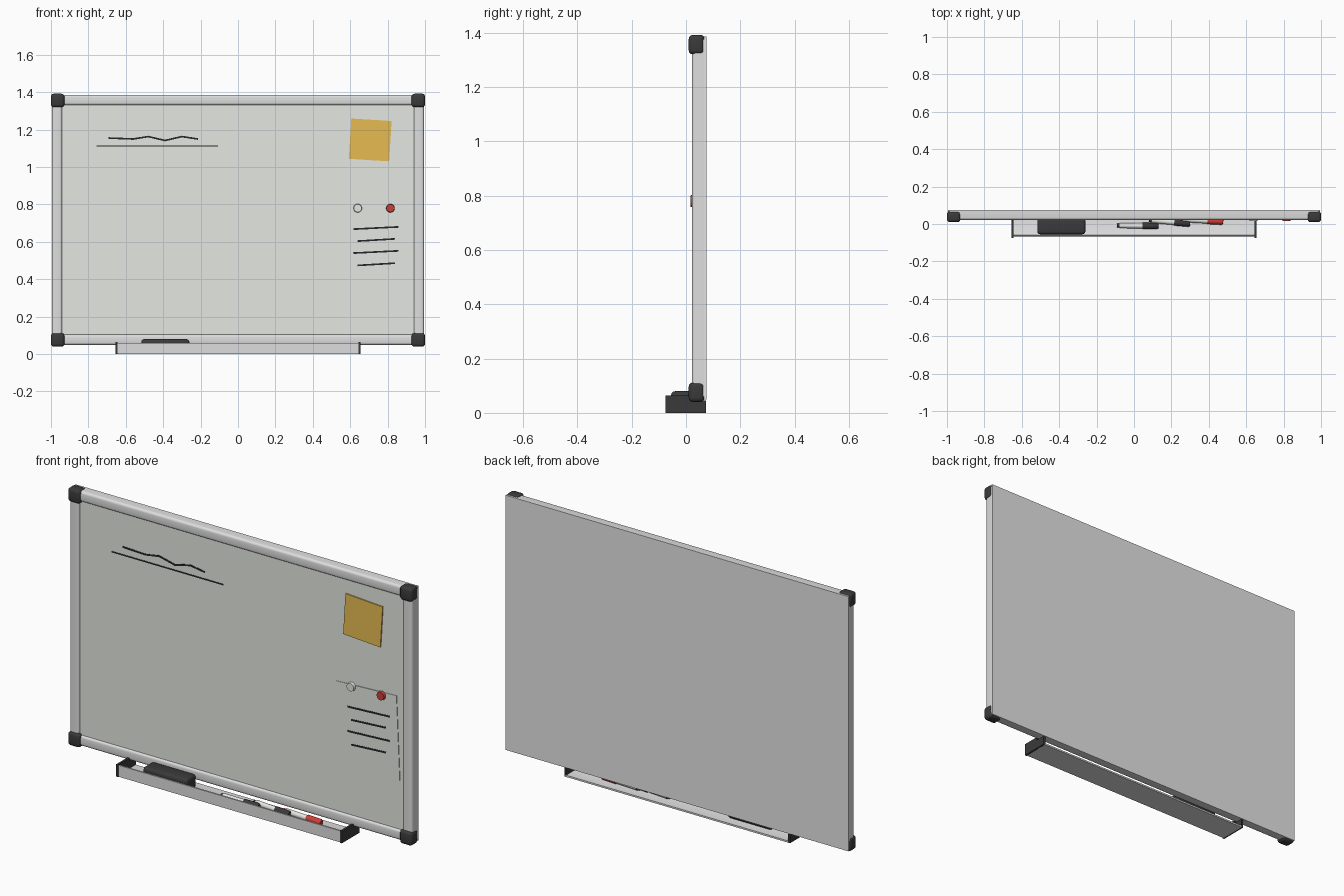
import bpy, bmesh, math
from mathutils import Matrix, Vector

if "Cube" in bpy.data.objects:
    bpy.data.objects.remove(bpy.data.objects["Cube"])


def material(name, r, g, b):
    m = bpy.data.materials.new(name)
    lin = [(c / 255 / 12.92 if c < 11 else ((c / 255 + 0.055) / 1.055) ** 2.4) for c in (r, g, b)]
    m.diffuse_color = (*lin, 1)
    m.use_nodes = True
    m.node_tree.nodes["Principled BSDF"].inputs["Base Color"].default_value = m.diffuse_color
    return m


WHITE = material("board_white", 230, 232, 227)
METAL = material("aluminium", 222, 222, 222)
BACK = material("back_grey", 228, 228, 228)
DARK = material("charcoal_plastic", 58, 58, 58)
INK = material("ink_black", 38, 38, 40)
YELLOW = material("note_yellow", 242, 196, 86)
RED = material("red_plastic", 205, 62, 56)

FACE = 0.032  # y of the writing surface


def finish(name, bm, *mats):
    bmesh.ops.recalc_face_normals(bm, faces=bm.faces)
    me = bpy.data.meshes.new(name)
    bm.to_mesh(me)
    bm.free()
    for m in mats:
        me.materials.append(m)
    ob = bpy.data.objects.new(name, me)
    bpy.context.collection.objects.link(ob)
    return ob


def add_box(bm, x, y, z, tilt=0):
    """Box from (min, max) ranges, tilted in the board plane about its centre."""
    size = [r[1] - r[0] for r in (x, y, z)]
    mid = Vector([(r[0] + r[1]) / 2 for r in (x, y, z)])
    mat = Matrix.Translation(mid) @ Matrix.Rotation(-tilt, 4, 'Y') @ Matrix.Diagonal((*size, 1))
    bmesh.ops.create_cube(bm, size=1, matrix=mat)


def box(name, mat, x, y, z, tilt=0, bevel=0, segments=3):
    bm = bmesh.new()
    add_box(bm, x, y, z, tilt)
    if bevel:
        bmesh.ops.bevel(bm, geom=bm.edges[:], offset=bevel, segments=segments,
                        profile=0.5, affect='EDGES')
    return finish(name, bm, mat)


def extrude(name, mat, profile, place, a, b):
    """Sweep a 2D profile from a to b; place(u, v, t) gives the 3D point."""
    bm = bmesh.new()
    ends = [[bm.verts.new(place(u, v, t)) for u, v in profile] for t in (a, b)]
    n = len(profile)
    for i in range(n):
        j = (i + 1) % n
        bm.faces.new((ends[0][i], ends[0][j], ends[1][j], ends[1][i]))
    bm.faces.new(ends[0])
    bm.faces.new(ends[1])
    return finish(name, bm, mat)


def strokes(name, paths, width, y):
    """Pen lines as thin plates along paths of (x, z) points."""
    bm = bmesh.new()
    for path in paths:
        for (x0, z0), (x1, z1) in zip(path, path[1:]):
            half = math.hypot(x1 - x0, z1 - z0) / 2 + width * 0.2
            mx, mz = (x0 + x1) / 2, (z0 + z1) / 2
            add_box(bm, (mx - half, mx + half), (y - 0.0015, y + 0.0005),
                    (mz - width / 2, mz + width / 2), math.atan2(z1 - z0, x1 - x0))
    return finish(name, bm, INK)


# Writing panel and backing sheet
box("writing_panel", WHITE, (-0.96, 0.96), (FACE, 0.068), (0.08, 1.355))
box("back_sheet", BACK, (-0.995, 0.995), (0.067, 0.075), (0.049, 1.386))

# Frame bars: rounded front, flat back (u runs outward from the opening)
W, R = 0.055, 0.013
bar = [(0, 0.07), (0, 0.022 + R)]
bar += [(R - R * math.cos(t * math.pi / 8), 0.022 + R - R * math.sin(t * math.pi / 8)) for t in range(1, 5)]
bar += [(W - R + R * math.sin(t * math.pi / 8), 0.022 + R - R * math.cos(t * math.pi / 8)) for t in range(5)]
bar += [(W, 0.07)]
for s, side in ((-1, "left"), (1, "right")):
    extrude(f"frame_{side}", METAL, bar, lambda u, v, t: (s * (0.94 + u), v, t), 0.06, 1.375)
extrude("frame_top", METAL, bar, lambda u, v, t: (t, v, 1.331 + u), -0.985, 0.985)
extrude("frame_bottom", METAL, bar, lambda u, v, t: (t, v, 0.104 - u), -0.985, 0.985)

# Corner caps
for sx, side in ((-1, "left"), (1, "right")):
    for z, level in ((0.04, "bottom"), (1.32, "top")):
        x = sorted((sx * 0.928, sx * 1.0))
        box(f"corner_cap_{level}_{side}", DARK, x, (0.010, 0.068), (z, z + 0.072), bevel=0.015)

# Pen tray: floor with a front lip and an inner fillet, open at the back
tray = [(0.073, 0.0), (-0.07, 0.0), (-0.07, 0.06), (-0.062, 0.06), (-0.062, 0.022),
        (-0.058, 0.013), (-0.05, 0.009), (0.073, 0.009)]
extrude("pen_tray", METAL, tray, lambda u, v, t: (t, u, v), -0.648, 0.648)
end = [(0.073, 0.0), (-0.075, 0.0), (-0.075, 0.064), (0.02, 0.064), (0.022, 0.046), (0.073, 0.046)]
for s, side in ((-1, "left"), (1, "right")):
    extrude(f"tray_end_{side}", DARK, end, lambda u, v, t: (t, u, v), s * 0.645, s * 0.656)

# Eraser
box("eraser", DARK, (-0.517, -0.26), (-0.055, 0.03), (0.009, 0.08), bevel=0.015)


# Markers: a turned outline of end plug, barrel and cap
def marker(name, colour, x0, y0, x1, y1):
    length = math.hypot(x1 - x0, y1 - y0)
    outline = [(0, 0.0001), (0, 0.011), (0.012, 0.011), (0.013, 0.014), (length - 0.085, 0.014),
               (length - 0.085, 0.017), (length - 0.008, 0.017), (length, 0.012), (length, 0.0001)]
    place = Matrix.Translation((x0, y0, 0.027)) @ Matrix.Rotation(math.atan2(y1 - y0, x1 - x0), 4, 'Z')
    bm = bmesh.new()
    n = 16
    rings = [[bm.verts.new(place @ Vector((d, r * math.cos(math.tau * k / n), r * math.sin(math.tau * k / n))))
              for k in range(n)] for d, r in outline]
    for i, (a, b) in enumerate(zip(rings, rings[1:])):
        for k in range(n):
            f = bm.faces.new((a[k], a[(k + 1) % n], b[(k + 1) % n], b[k]))
            f.material_index = 0 if i == 3 else 1
    finish(name, bm, WHITE, colour)


marker("marker_one", DARK, -0.09, -0.008, 0.13, -0.011)
marker("marker_two", DARK, 0.08, 0.021, 0.30, 0.001)
marker("marker_three", RED, 0.25, 0.024, 0.477, 0.012)

# Yellow note and pinned paper sheet
box("sticky_note", YELLOW, (0.599, 0.815), (FACE - 0.006, FACE), (1.037, 1.253), tilt=math.radians(-3.5))
box("paper_sheet", WHITE, (0.56, 0.91), (FACE - 0.003, FACE), (0.343, 0.793), tilt=math.radians(2.5))

# Magnets
for name, x, mat in (("magnet_white", 0.64, WHITE), ("magnet_red", 0.815, RED)):
    bm = bmesh.new()
    bmesh.ops.create_cone(bm, cap_ends=True, segments=24, radius1=0.023, radius2=0.021, depth=0.014,
                          matrix=Matrix.Translation((x, FACE - 0.009, 0.78)) @ Matrix.Rotation(math.pi / 2, 4, 'X'))
    finish(name, bm, mat)

# Pen strokes on the board and lines on the paper
strokes("board_scribble", [[(-0.69, 1.155), (-0.56, 1.15), (-0.48, 1.163), (-0.39, 1.142),
                            (-0.30, 1.163), (-0.215, 1.15)]], 0.009, FACE)
strokes("board_underline", [[(-0.755, 1.113), (-0.108, 1.113)]], 0.007, FACE)
strokes("paper_lines", [[(x0, z - 0.006), (x1, z + 0.006)] for x0, x1, z in
                        ((0.618, 0.857, 0.674), (0.64, 0.838, 0.61),
                         (0.618, 0.857, 0.546), (0.64, 0.838, 0.48))], 0.009, FACE - 0.003)

# Smooth rounded parts, keep edges sharp
for ob in bpy.context.scene.objects:
    ob.select_set(True)
    bpy.context.view_layer.objects.active = ob
bpy.ops.object.shade_smooth_by_angle(angle=math.radians(32))
